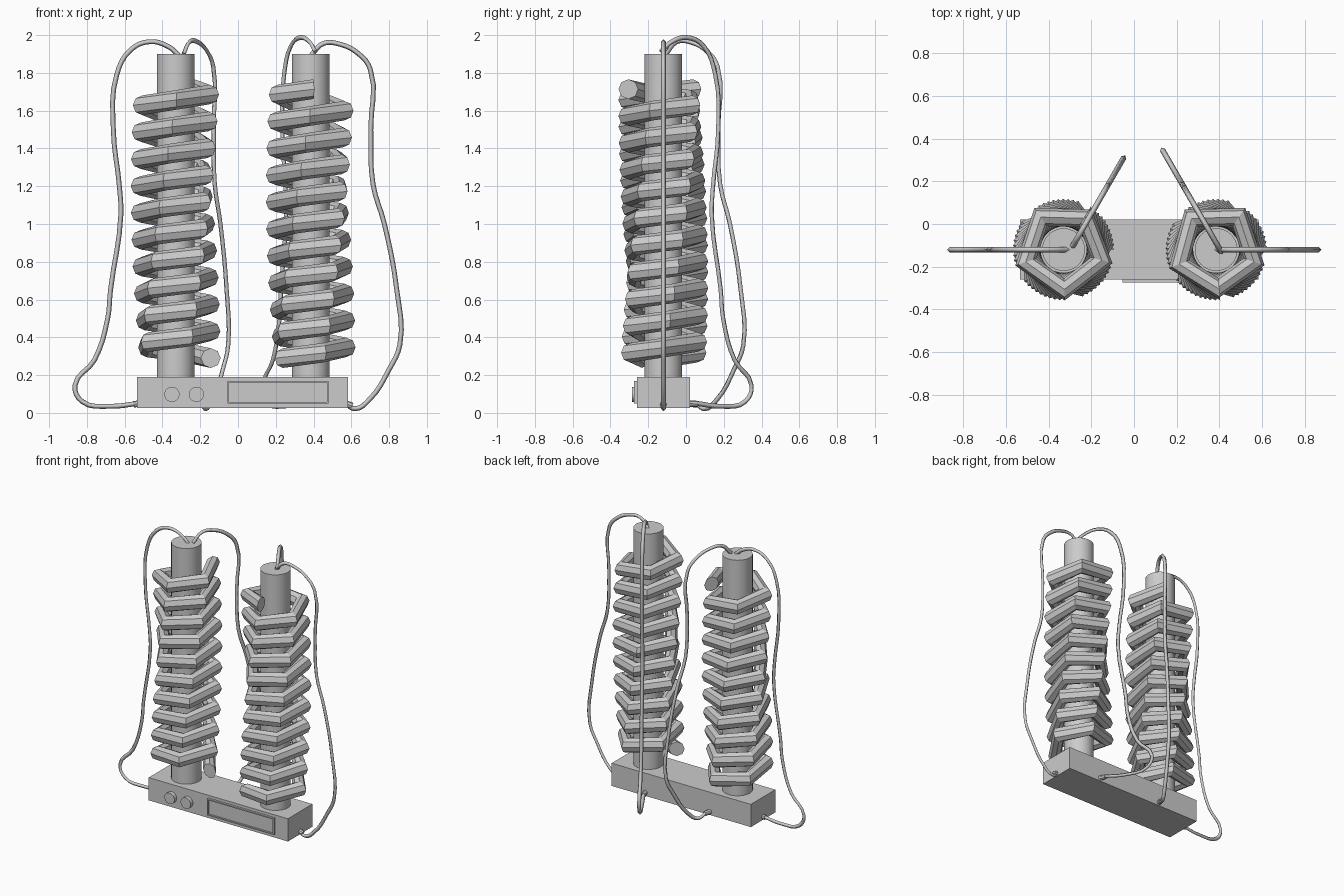
import bpy, bmesh
from math import cos, sin, pi, radians
from mathutils import Vector

if "Cube" in bpy.data.objects:
    bpy.data.objects.remove(bpy.data.objects["Cube"])

YC = -0.12                      # depth of both columns
LEFT_X, RIGHT_X = -0.33, 0.385  # column centres


def finish(name, bm):
    bmesh.ops.recalc_face_normals(bm, faces=bm.faces)
    mesh = bpy.data.meshes.new(name)
    bm.to_mesh(mesh)
    bm.free()
    ob = bpy.data.objects.new(name, mesh)
    bpy.context.collection.objects.link(ob)
    return ob


def box(name, lo, hi):
    bm = bmesh.new()
    bmesh.ops.create_cube(bm, size=1)
    for v in bm.verts:
        v.co = Vector([a + (c + 0.5) * (b - a) for a, b, c in zip(lo, hi, v.co)])
    return bm


def cylinder(name, a, b, radius, sides=32):
    a, b = Vector(a), Vector(b)
    bpy.ops.mesh.primitive_cylinder_add(
        vertices=sides, radius=radius, depth=(b - a).length, location=(a + b) / 2,
        rotation=(b - a).to_track_quat('Z', 'Y').to_euler())
    ob = bpy.context.object
    ob.name = name
    bpy.ops.object.shade_smooth_by_angle()
    return ob


def coil(name, cx, start_deg):
    """Low-poly rising helix: just under five steps per turn."""
    R, r, sides, steps, turns = 0.186, 0.052, 8, 50, 10.16
    z0, z1 = 0.29, 1.714
    bm = bmesh.new()
    rings = []
    for i in range(steps + 1):
        t = i / steps
        a = radians(start_deg) + t * turns * 2 * pi
        ring = []
        for k in range(sides):
            p = 2 * pi * k / sides
            d = R + r * cos(p)
            ring.append(bm.verts.new((cx + d * cos(a), YC + d * sin(a),
                                      z0 + t * (z1 - z0) + r * sin(p))))
        rings.append(ring)
    for lo, hi in zip(rings, rings[1:]):
        for k in range(sides):
            j = (k + 1) % sides
            bm.faces.new((lo[k], lo[j], hi[j], hi[k]))
    bm.faces.new(rings[0])
    bm.faces.new(rings[-1])
    return finish(name, bm)


def wire(name, profile, origin, angle_deg, dz=0.0):
    """Planar cable swung out from a column at the given angle."""
    cu = bpy.data.curves.new(name, 'CURVE')
    cu.dimensions = '3D'
    cu.bevel_depth = 0.013
    cu.bevel_resolution = 0
    cu.resolution_u = 4
    cu.use_fill_caps = True
    sp = cu.splines.new('BEZIER')
    sp.bezier_points.add(len(profile) - 1)
    c, s = cos(radians(angle_deg)), sin(radians(angle_deg))
    for bp, (d, z) in zip(sp.bezier_points, profile):
        lift = dz if z > 1.8 else 0
        bp.co = (origin[0] + d * c, origin[1] + d * s, z + lift)
        bp.handle_left_type = bp.handle_right_type = 'AUTO'
    ob = bpy.data.objects.new(name, cu)
    bpy.context.collection.objects.link(ob)
    return ob


# base box
finish("base", box("base", (-0.535, -0.26, 0.025), (0.583, 0.02, 0.19)))

# display panel with recessed face
bm = box("display_panel", (-0.055, -0.275, 0.05), (0.48, -0.255, 0.17))
bm.normal_update()
front = min(bm.faces, key=lambda f: f.calc_center_median().y)
bmesh.ops.inset_region(bm, faces=[front], thickness=0.012)
ext = bmesh.ops.extrude_discrete_faces(bm, faces=[front])
for v in ext["faces"][0].verts:
    v.co.y += 0.01
finish("display_panel", bm)

# knobs
for i, x in enumerate((-0.35, -0.22)):
    cylinder(f"knob_{i + 1}", (x, -0.25, 0.098), (x, -0.287, 0.098), 0.04)

# columns and coils
for side, x, start in (("left", LEFT_X, 0), ("right", RIGHT_X, 217)):
    cylinder(f"{side}_column", (x, YC, 0.18), (x, YC, 1.9), 0.1)
    coil(f"{side}_coil", x, start)

# cable profiles: distance out from column, height
tall = [(-0.02, 1.89), (0.04, 1.94), (0.14, 1.965), (0.24, 1.92), (0.312, 1.79),
        (0.33, 1.5), (0.297, 1.19), (0.29, 1.05), (0.345, 0.65), (0.36, 0.5),
        (0.43, 0.28), (0.533, 0.145), (0.495, 0.06), (0.35, 0.035), (0.2, 0.05)]
wide = [(0.0, 1.89), (0.065, 1.955), (0.15, 1.953), (0.255, 1.9), (0.315, 1.82),
        (0.318, 1.5), (0.33, 1.21), (0.39, 1.0), (0.455, 0.655), (0.472, 0.36),
        (0.415, 0.23), (0.31, 0.07), (0.235, 0.022), (0.185, 0.05)]
wire("left_outer_cable", tall, (LEFT_X, YC), 180)
wire("right_outer_cable", wide, (RIGHT_X, YC), 0)
wire("left_back_cable", wide, (-0.288, -0.105), 60, 0.01)
wire("right_back_cable", tall, (0.4, -0.115), 120, 0.022)

# cable plugs at the base
for name, a, b in (("left_plug", (-0.52, YC, 0.05), (-0.552, YC, 0.045)),
                   ("right_plug", (0.57, YC, 0.05), (0.605, YC, 0.037)),
                   ("left_back_plug", (-0.21, 0.0, 0.05), (-0.192, 0.06, 0.045)),
                   ("right_back_plug", (0.32, 0.0, 0.05), (0.3, 0.06, 0.047))):
    cylinder(name, a, b, 0.017, 8)
